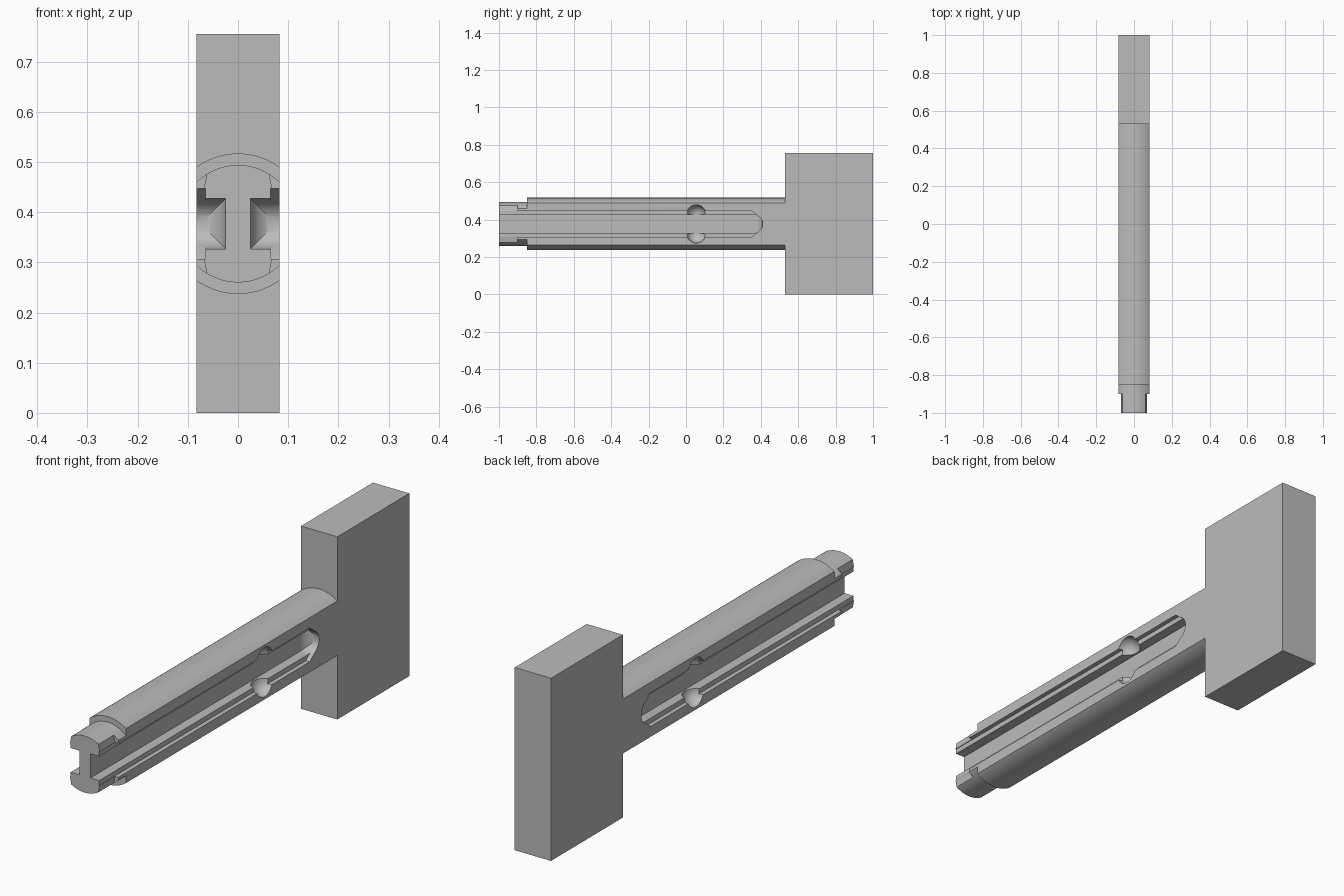
import bpy, bmesh, math

if "Cube" in bpy.data.objects:
    bpy.data.objects.remove(bpy.data.objects["Cube"], do_unlink=True)

HALF_W = 0.083      # half thickness of the flat sides
AXIS_Z = 0.377      # height of the shaft axis


def loft(name, sections):
    """Closed solid through matching rings of points."""
    bm = bmesh.new()
    rings = [[bm.verts.new(p) for p in ring] for ring in sections]
    n = len(rings[0])
    for a, b in zip(rings, rings[1:]):
        for i in range(n):
            j = (i + 1) % n
            bm.faces.new((a[i], a[j], b[j], b[i]))
    bm.faces.new(rings[0])
    bm.faces.new(rings[-1])
    bmesh.ops.recalc_face_normals(bm, faces=bm.faces)
    mesh = bpy.data.meshes.new(name)
    bm.to_mesh(mesh)
    bm.free()
    obj = bpy.data.objects.new(name, mesh)
    bpy.context.collection.objects.link(obj)
    return obj


def box(name, x0, x1, y0, y1, z0, z1):
    return loft(name, [[(x0, y, z0), (x1, y, z0), (x1, y, z1), (x0, y, z1)]
                       for y in (y0, y1)])


def rod(name, radius, y0, y1, sides=96):
    turn = [2 * math.pi * i / sides for i in range(sides)]
    return loft(name, [[(radius * math.cos(a), y, AXIS_Z + radius * math.sin(a))
                        for a in turn] for y in (y0, y1)])


def ball(name, radius, place):
    mesh = bpy.data.meshes.new(name)
    bm = bmesh.new()
    bmesh.ops.create_uvsphere(bm, u_segments=32, v_segments=16, radius=radius)
    bmesh.ops.translate(bm, verts=bm.verts, vec=place)
    bm.to_mesh(mesh)
    bm.free()
    obj = bpy.data.objects.new(name, mesh)
    bpy.context.collection.objects.link(obj)
    return obj


def combine(target, other, operation):
    mod = target.modifiers.new(operation, "BOOLEAN")
    mod.operation, mod.solver, mod.object = operation, "EXACT", other
    bpy.ops.object.select_all(action="DESELECT")
    bpy.context.view_layer.objects.active = target
    target.select_set(True)
    bpy.ops.object.modifier_apply(modifier=mod.name)
    bpy.data.objects.remove(other, do_unlink=True)


# Round shaft, thinner neck and tall end block, then flattened on both sides
body = rod("slotted_shaft_with_block", 0.14, -0.85, 0.6)
combine(body, rod("neck", 0.117, -1, 0), "UNION")
combine(body, box("end_block", -0.2, 0.2, 0.53, 1, 0, 0.755), "UNION")
combine(body, box("flat_sides", -HALF_W, HALF_W, -1.2, 1.2, -0.2, 1), "INTERSECT")

R = 0.05            # half height of the slot and radius of its rounded end
END = 0.36          # where the slot starts to round off
for s in (1, -1):
    # Deep slot whose walls and floor curve together at the end
    rings = [(-1.2, R)]
    for i in range(17):
        a = min(math.pi / 2 * i / 16, 1.56)
        rings.append((END + R * math.sin(a), R * math.cos(a)))
    slot = loft("deep_slot", [
        [(s * x, y, AXIS_Z + z) for x, z in
         ((0.025 + R - h, -h), (0.2, -h), (0.2, h), (0.025 + R - h, h))]
        for y, h in rings])
    combine(body, slot, "DIFFERENCE")

    # Shallow wider groove with angled end corners
    outline = [(-1.2, -0.07), (0.35, -0.07), (0.385, -0.042),
               (0.385, 0.042), (0.35, 0.07), (-1.2, 0.07)]
    groove = loft("shallow_groove", [[(s * x, y, AXIS_Z + z) for y, z in outline]
                                     for x in (0.065, 0.2)])
    combine(body, groove, "DIFFERENCE")

    # Round dimples above and below the slot
    for v in (1, -1):
        combine(body, ball("dimple", 0.052, (s * HALF_W, 0.055, AXIS_Z + v * R)),
                "DIFFERENCE")

    # Narrowed sides at the tip of the neck
    trim = [(0.07, -0.06), (0.062, -0.1), (0.062, -0.2),
            (0.2, -0.2), (0.2, 0.2), (0.062, 0.2), (0.062, 0.1), (0.07, 0.06)]
    combine(body, loft("neck_trim", [[(s * x, y, AXIS_Z + z) for x, z in trim]
                                     for y in (-1.2, -0.9)]), "DIFFERENCE")

# Single plain grey
grey = bpy.data.materials.new("plain_grey")
grey.use_nodes = True
color = (0.5, 0.5, 0.5, 1)
grey.diffuse_color = color
grey.node_tree.nodes["Principled BSDF"].inputs["Base Color"].default_value = color
body.data.materials.clear()
body.data.materials.append(grey)

bpy.ops.object.select_all(action="DESELECT")
bpy.context.view_layer.objects.active = body
body.select_set(True)
bpy.ops.object.shade_smooth_by_angle(angle=math.radians(25))
